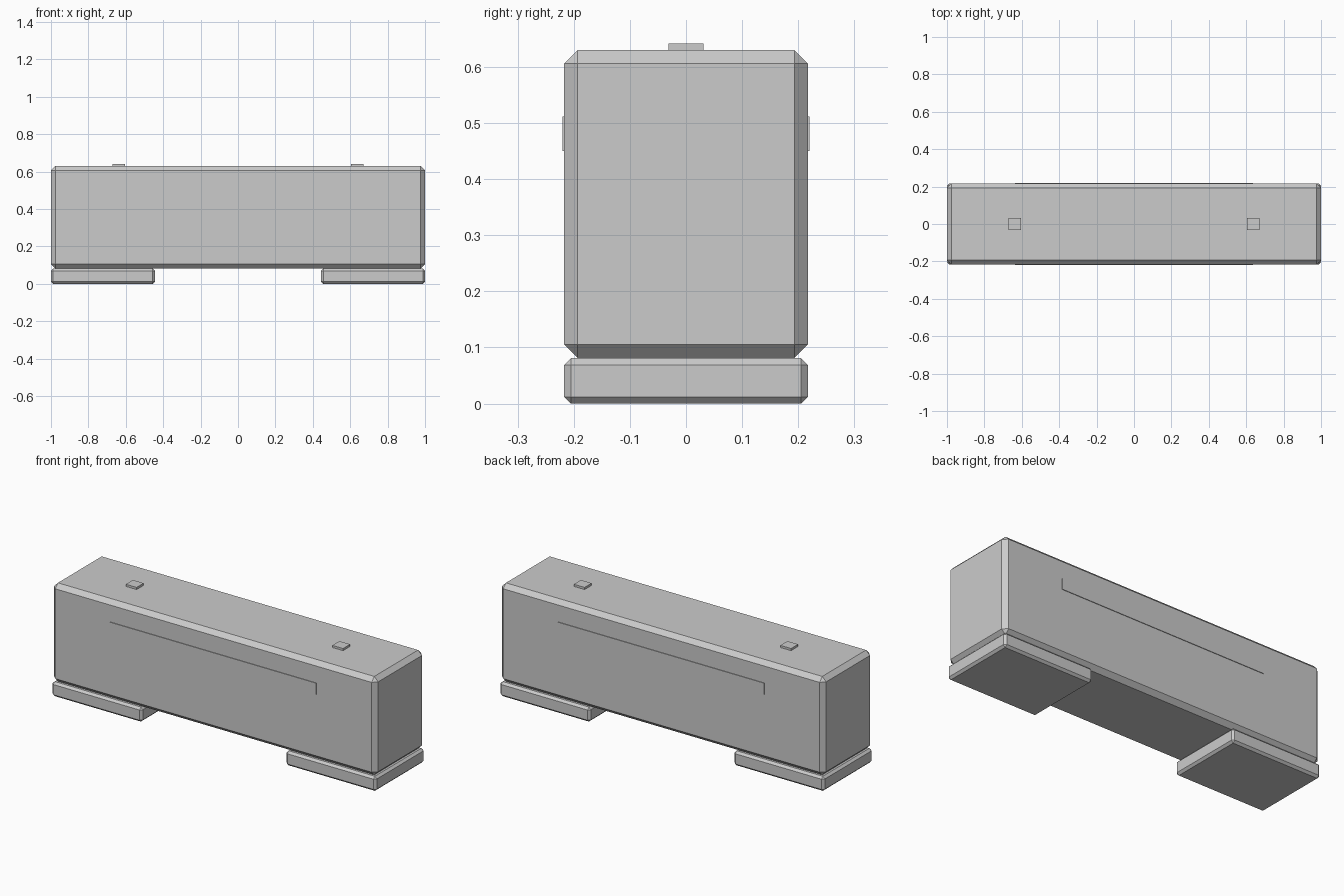
import bpy

if "Cube" in bpy.data.objects:
    bpy.data.objects.remove(bpy.data.objects["Cube"])


def box(name, lo, hi, chamfer=0.0):
    """Axis-aligned box between two corners, with an optional flat chamfer."""
    bpy.ops.mesh.primitive_cube_add(
        size=1, location=[(a + b) / 2 for a, b in zip(lo, hi)])
    ob = bpy.context.object
    ob.name = name
    ob.scale = [b - a for a, b in zip(lo, hi)]
    bpy.ops.object.transform_apply(location=False, rotation=False, scale=True)
    if chamfer:
        mod = ob.modifiers.new("chamfer", 'BEVEL')
        mod.width = chamfer
        mod.segments = 1
    return ob


HALF_Y = 0.217
FOOT_H = 0.081
TOP = 0.63

# Main chamfered body
box("body", (-1, -HALF_Y, FOOT_H), (1, HALF_Y, TOP), 0.024)

for side, s in (("left", -1), ("right", 1)):
    # Foot slab flush with each end of the body
    x0, x1 = sorted((s * 0.444, s * 1.0))
    box(side + "_foot", (x0, -HALF_Y, 0), (x1, HALF_Y, FOOT_H), 0.012)
    # Small square stud on the top
    cx = s * 0.637
    box(side + "_top_stud", (cx - 0.033, -0.031, TOP - 0.01),
        (cx + 0.033, 0.031, 0.642))

# Thin raised strip along the front and back faces
for side, s in (("front", -1), ("back", 1)):
    y0, y1 = sorted((s * 0.205, s * 0.2205))
    box(side + "_strip", (-0.637, y0, 0.45), (0.637, y1, 0.512))
